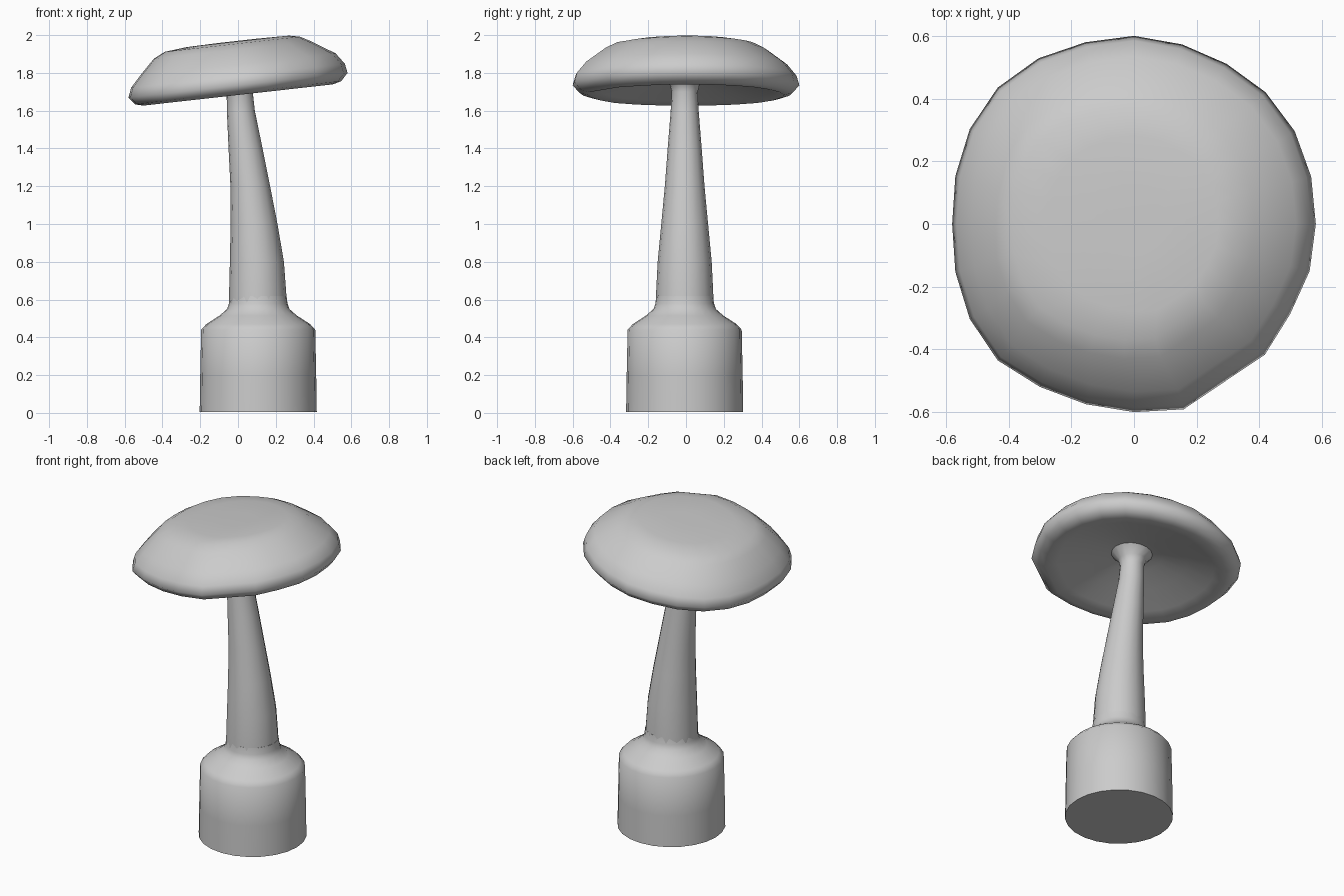
import bpy, bmesh
from math import sin, cos, tau, radians

cube = bpy.data.objects.get("Cube")
if cube:
    bpy.data.objects.remove(cube)

grey = bpy.data.materials.new("plain grey")
grey.use_nodes = True
colour = (0.6, 0.6, 0.6, 1)
grey.diffuse_color = colour
bsdf = next(n for n in grey.node_tree.nodes if n.type == "BSDF_PRINCIPLED")
bsdf.inputs["Base Color"].default_value = colour


def loft(name, rings, angle=75):
    """Skin a stack of closed point rings and close both ends."""
    bm = bmesh.new()
    loops = [[bm.verts.new(p) for p in ring] for ring in rings]
    for a, b in zip(loops, loops[1:]):
        n = len(a)
        for i in range(n):
            j = (i + 1) % n
            bm.faces.new((a[i], a[j], b[j], b[i]))
    bm.faces.new(loops[0][::-1])
    bm.faces.new(loops[-1])
    bmesh.ops.recalc_face_normals(bm, faces=bm.faces)
    mesh = bpy.data.meshes.new(name)
    bm.to_mesh(mesh)
    bm.free()
    mesh.materials.append(grey)
    obj = bpy.data.objects.new(name, mesh)
    bpy.context.collection.objects.link(obj)
    bpy.ops.object.select_all(action="DESELECT")
    obj.select_set(True)
    bpy.context.view_layer.objects.active = obj
    bpy.ops.object.shade_smooth_by_angle(angle=radians(angle))
    return obj


def circle(cx, cy, z, r, n):
    return [(cx + r * cos(tau * i / n), cy + r * sin(tau * i / n), z) for i in range(n)]


# Foot: wide drum with a sloping shoulder
foot_profile = [(0.005, 0.31), (0.2, 0.307), (0.44, 0.302), (0.47, 0.275),
                (0.515, 0.205), (0.55, 0.165), (0.58, 0.155), (0.62, 0.15)]
loft("foot", [circle(0.107, -0.007, z, r, 24) for z, r in foot_profile])

# Stem: tapering and leaning, flared where it meets the cap (z, centre x, radius)
stem_profile = [(0.5, 0.107, 0.155), (0.64, 0.104, 0.151), (0.8, 0.1, 0.143),
                (1.0, 0.085, 0.124), (1.2, 0.065, 0.105), (1.4, 0.04, 0.09),
                (1.6, 0.015, 0.074), (1.7, 0.009, 0.069), (1.74, 0.006, 0.08),
                (1.79, 0.0, 0.13)]
loft("stem", [circle(cx, -0.007, z, r, 16) for z, cx, r in stem_profile])

# Cap: uneven tilted disc, hollow beneath (radius, height above the rim)
rim = [0.58, 0.585, 0.592, 0.594, 0.59, 0.593, 0.6, 0.6, 0.61, 0.615, 0.605, 0.59,
       0.58, 0.59, 0.605, 0.615, 0.6, 0.595, 0.6, 0.612, 0.58, 0.59, 0.575, 0.58]
cap_profile = [(0.08, 0.05), (0.16, 0.035), (0.3, 0.005), (0.45, -0.035),
               (0.52, -0.052), (0.565, -0.04), (0.6, 0.0), (0.585, 0.05),
               (0.535, 0.11), (0.43, 0.19), (0.37, 0.22), (0.28, 0.232), (0.1, 0.235)]
TILT = 0.112
cap_rings = []
for r, h in cap_profile:
    shift = -0.03 if 0.15 < h < 0.225 else 0.0
    ring = []
    for i, edge in enumerate(rim):
        a = tau * i / len(rim)
        x = r / 0.6 * edge * cos(a) + shift
        y = r / 0.6 * edge * sin(a)
        ring.append((x, y, 1.735 + h + TILT * x))
    cap_rings.append(ring)
loft("cap", cap_rings)
